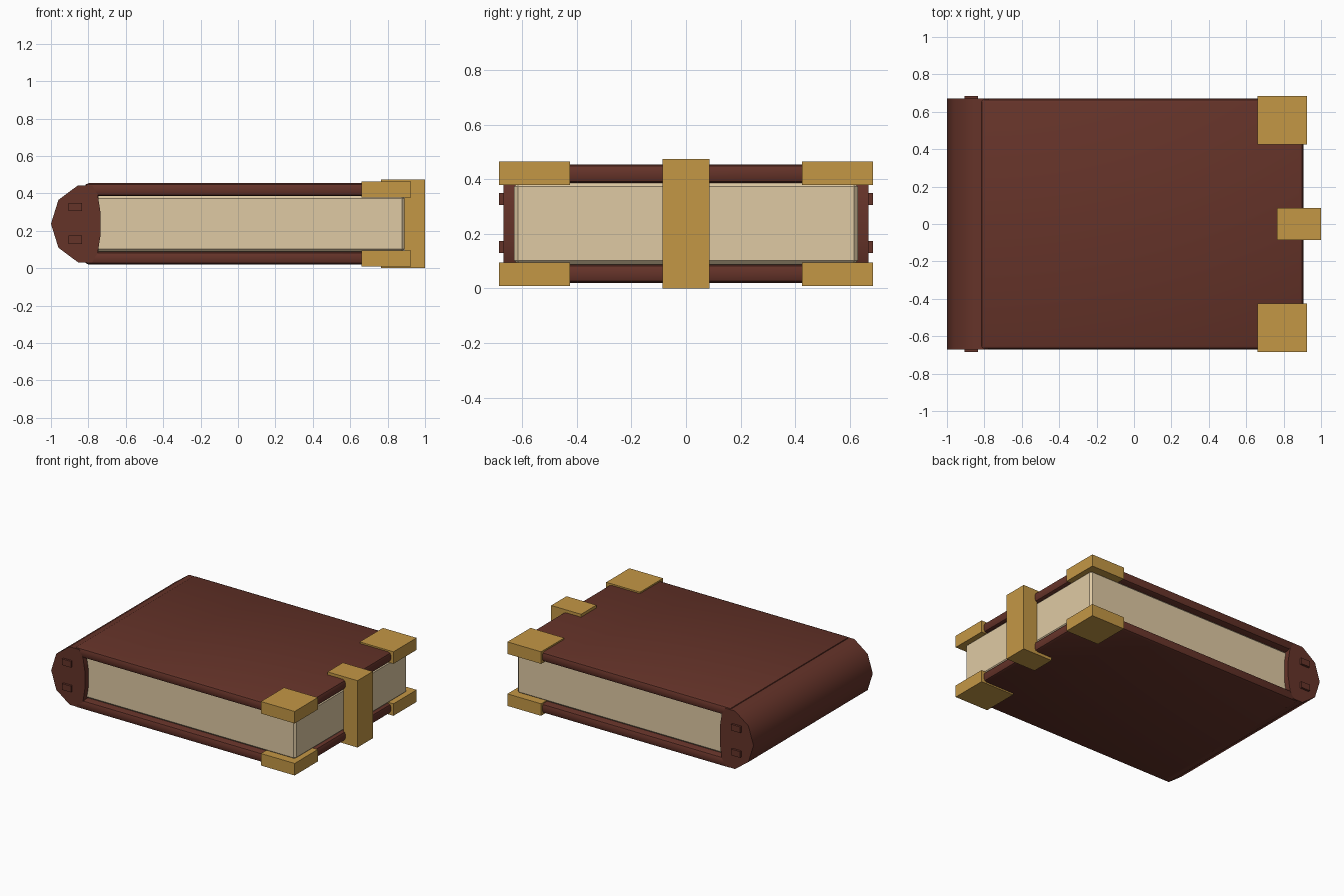
import bpy, bmesh, math

if "Cube" in bpy.data.objects:
    bpy.data.objects.remove(bpy.data.objects["Cube"])

ZC = 0.2375  # mid height of the closed book


def material(name, rgb):
    m = bpy.data.materials.new(name)
    m.diffuse_color = (*rgb, 1)
    m.use_nodes = True
    m.node_tree.nodes["Principled BSDF"].inputs["Base Color"].default_value = m.diffuse_color
    return m


LEATHER = material("brown leather", (0.13, 0.033, 0.022))
BRASS = material("brass", (0.55, 0.31, 0.06))
PAPER = material("cream paper", (0.74, 0.59, 0.37))


def prism(name, profile, y0, y1, mat, bevel=0, segments=1, smooth=0):
    """Extrude an x/z outline along y, with an optional bevel and smoothing."""
    bm = bmesh.new()
    face = bm.faces.new([bm.verts.new((x, y0, z)) for x, z in profile])
    ext = bmesh.ops.extrude_face_region(bm, geom=[face])
    for v in ext["geom"]:
        if isinstance(v, bmesh.types.BMVert):
            v.co.y = y1
    bmesh.ops.recalc_face_normals(bm, faces=bm.faces)
    if bevel:
        bmesh.ops.bevel(bm, geom=bm.edges[:], offset=bevel, segments=segments,
                        profile=0.5, affect='EDGES')
    me = bpy.data.meshes.new(name)
    bm.to_mesh(me)
    bm.free()
    ob = bpy.data.objects.new(name, me)
    bpy.context.collection.objects.link(ob)
    me.materials.append(mat)
    if smooth:
        bpy.ops.object.select_all(action='DESELECT')
        ob.select_set(True)
        bpy.context.view_layer.objects.active = ob
        bpy.ops.object.shade_smooth_by_angle(angle=math.radians(smooth))
    return ob


def box(name, x0, x1, y0, y1, z0, z1, mat, **kw):
    return prism(name, [(x0, z0), (x1, z0), (x1, z1), (x0, z1)], y0, y1, mat, **kw)


# page block
box("pages", -0.76, 0.89, -0.63, 0.63, 0.088, 0.388, PAPER, bevel=0.014)

# rounded spine: faceted back, slightly bulging inner side
half = [(-0.96, 0.128), (-0.855, 0.206), (-0.78, 0.206), (-0.75, 0.155), (-0.735, 0.06)]
outline = ([(-1.0, ZC)] + [(x, ZC + h) for x, h in half]
           + [(x, ZC - h) for x, h in reversed(half)])
prism("spine", outline, -0.67, 0.67, LEATHER, smooth=42)

# binding cords whose ends show at both ends of the spine
for label, z in (("lower", 0.152), ("upper", 0.328)):
    box(label + "_spine_cord", -0.905, -0.835, -0.685, 0.685, z - 0.022, z + 0.022, LEATHER)

# covers with brass corner blocks
for label, s in (("bottom", -1), ("top", 1)):
    z0, z1 = sorted((ZC + s * 0.149, ZC + s * 0.217))
    box(label + "_cover", -0.82, 0.905, -0.67, 0.67, z0, z1, LEATHER,
        bevel=0.021, segments=2, smooth=35)
    z0, z1 = sorted((ZC + s * 0.142, ZC + s * 0.2275))
    for side, d in (("front", -1), ("back", 1)):
        y0, y1 = sorted((d * 0.425, d * 0.685))
        box(f"{label}_{side}_corner", 0.66, 0.925, y0, y1, z0, z1, BRASS)

# C-shaped clasp around the opening edge
t = 0.04
prism("clasp", [(0.765, 0), (1, 0), (1, 2 * ZC), (0.765, 2 * ZC), (0.765, 2 * ZC - t),
                (0.89, 2 * ZC - t), (0.89, t), (0.765, t)], -0.086, 0.086, BRASS)
